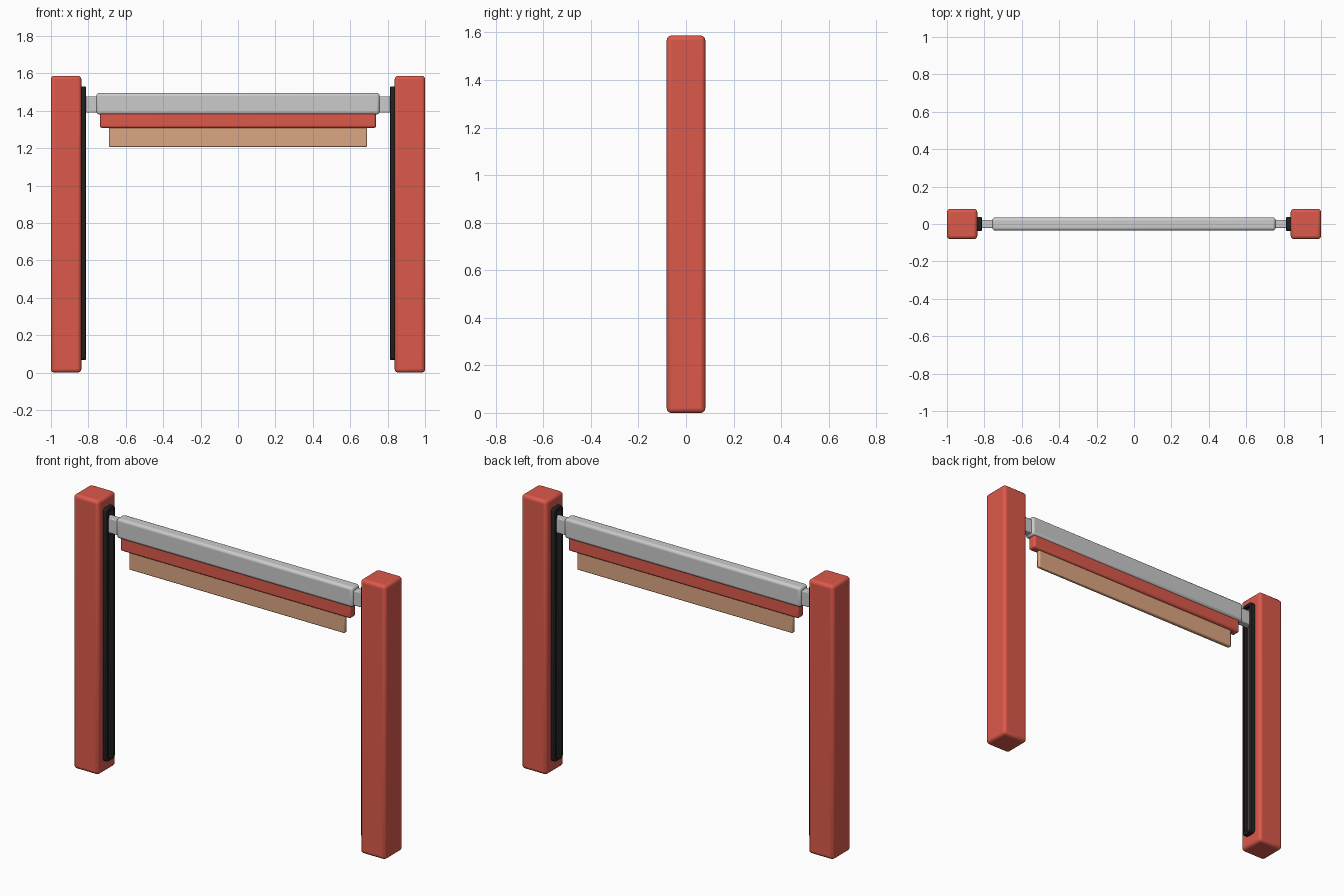
import bpy, bmesh

if "Cube" in bpy.data.objects:
    bpy.data.objects.remove(bpy.data.objects["Cube"])


def material(name, color):
    m = bpy.data.materials.new(name)
    m.diffuse_color = (*color, 1)
    m.use_nodes = True
    m.node_tree.nodes["Principled BSDF"].inputs["Base Color"].default_value = m.diffuse_color
    return m


RED = material("red_paint", (0.72, 0.1, 0.07))
BLACK = material("black_rubber", (0.015, 0.015, 0.015))
DARK = material("dark_groove", (0.06, 0.06, 0.06))
TAN = material("tan_panel", (0.72, 0.38, 0.22))


def finish(name, bm, mats, bevel, segments, mirror):
    me = bpy.data.meshes.new(name)
    bmesh.ops.recalc_face_normals(bm, faces=bm.faces)
    bm.to_mesh(me)
    bm.free()
    ob = bpy.data.objects.new(name, me)
    bpy.context.collection.objects.link(ob)
    for m in mats:
        me.materials.append(m)
    if bevel:
        b = ob.modifiers.new("Bevel", "BEVEL")
        b.width, b.segments = bevel, segments
    if mirror:
        ob.modifiers.new("Mirror", "MIRROR").use_axis[0] = True
    bpy.ops.object.select_all(action="DESELECT")
    ob.select_set(True)
    bpy.context.view_layer.objects.active = ob
    bpy.ops.object.shade_smooth_by_angle()
    return ob


def box_mesh(x0, x1, y, z0, z1):
    bm = bmesh.new()
    bmesh.ops.create_cube(bm, size=1)
    for v in bm.verts:
        v.co = ((x0 + x1) / 2 + v.co.x * (x1 - x0), v.co.y * 2 * y,
                (z0 + z1) / 2 + v.co.z * (z1 - z0))
    return bm


def box(name, x0, x1, y, z0, z1, mat=None, bevel=0.01, segments=3, mirror=False):
    return finish(name, box_mesh(x0, x1, y, z0, z1), [mat] if mat else [],
                  bevel, segments, mirror)


# side posts
box("post", 0.838, 1.0, 0.081, 0, 1.587, RED, 0.018, 3, True)

# guide rails: rounded black frame with a recessed slot facing inwards
bm = box_mesh(0.813, 0.845, 0.038, 0.067, 1.53)
corner = [e for e in bm.edges if abs(e.verts[0].co.x - e.verts[1].co.x) > 0.01]
bmesh.ops.bevel(bm, geom=corner, offset=0.016, segments=3, affect="EDGES", profile=0.5)
inner = min(bm.faces, key=lambda f: f.calc_center_median().x)
rim = list(inner.edges)
bmesh.ops.bevel(bm, geom=rim, offset=0.005, segments=2, affect="EDGES", profile=0.5)
inner = min(bm.faces, key=lambda f: f.calc_center_median().x)
bmesh.ops.inset_region(bm, faces=[inner], thickness=0.013)
bmesh.ops.inset_region(bm, faces=[inner], thickness=0.001, depth=-0.02)
inner.material_index = 1
finish("guide_rail", bm, [BLACK, DARK], 0, 1, True)

# crossbar and the arms that slide in the rails
box("crossbar", -0.757, 0.757, 0.035, 1.38, 1.495, None, 0.015, 3)
box("slide_arm", 0.74, 0.832, 0.022, 1.39, 1.477, None, 0.005, 2, True)

# red strip and hanging tan panel under the crossbar
box("lower_strip", -0.738, 0.738, 0.026, 1.308, 1.42, RED, 0.012, 3)
box("hanging_panel", -0.69, 0.69, 0.012, 1.206, 1.34, TAN, 0.006, 2)
